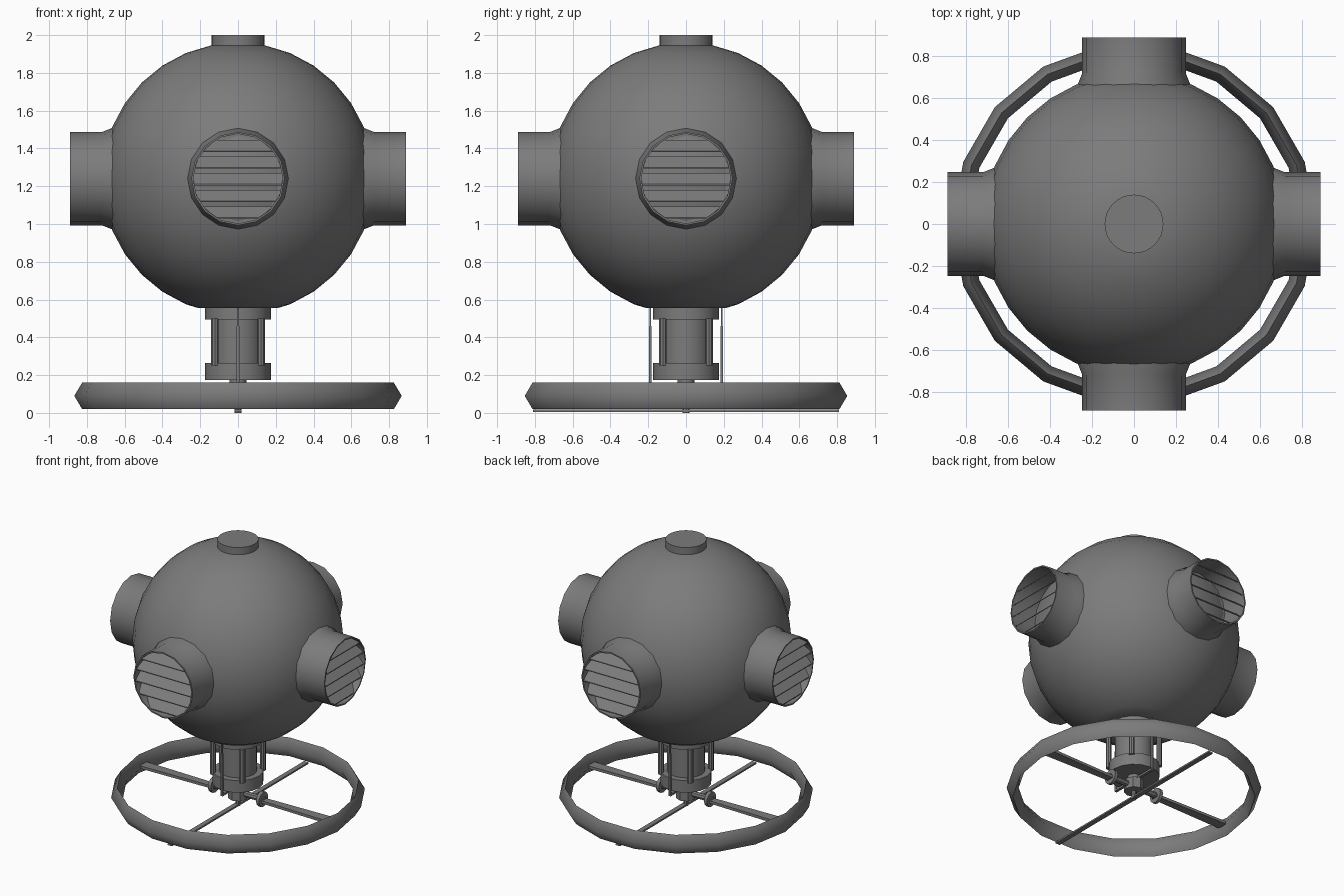
import bpy
import bmesh
from math import sin, cos, pi, radians, sqrt
from mathutils import Matrix, Vector

cube = bpy.data.objects.get("Cube")
if cube:
    bpy.data.objects.remove(cube)

GREY = (0.2, 0.2, 0.2, 1)
grey = bpy.data.materials.new("dark_grey")
grey.diffuse_color = GREY
grey.use_nodes = True
grey.node_tree.nodes["Principled BSDF"].inputs["Base Color"].default_value = GREY

TO_X = Matrix.Rotation(pi / 2, 4, 'Y')
MID = 1.24          # height of the sphere centre
R = 0.72            # sphere radius


def finish(name, bm, matrix=Matrix(), angle=None):
    bmesh.ops.recalc_face_normals(bm, faces=bm.faces)
    mesh = bpy.data.meshes.new(name)
    bm.to_mesh(mesh)
    bm.free()
    mesh.materials.append(grey)
    ob = bpy.data.objects.new(name, mesh)
    bpy.context.collection.objects.link(ob)
    ob.matrix_world = matrix
    if angle:
        bpy.ops.object.select_all(action='DESELECT')
        ob.select_set(True)
        bpy.context.view_layer.objects.active = ob
        bpy.ops.object.shade_smooth_by_angle(angle=radians(angle))
    return ob


def lathe(name, profile, sides, matrix=Matrix(), closed=False, angle=35):
    """Revolve (radius, height) points about z; open profiles get end caps."""
    bm = bmesh.new()
    rings = [[bm.verts.new((r * cos(2 * pi * i / sides), r * sin(2 * pi * i / sides), z))
              for i in range(sides)] for r, z in profile]
    pairs = list(zip(rings, rings[1:]))
    if closed:
        pairs.append((rings[-1], rings[0]))
    else:
        bm.faces.new(rings[0])
        bm.faces.new(rings[-1])
    for a, b in pairs:
        for i in range(sides):
            j = (i + 1) % sides
            bm.faces.new((a[i], a[j], b[j], b[i]))
    return finish(name, bm, matrix, angle)


def cylinder(name, radius, z0, z1, sides=16, matrix=Matrix()):
    return lathe(name, [(radius, z0), (radius, z1)], sides, matrix)


def box(name, centre, size):
    bm = bmesh.new()
    bmesh.ops.create_cube(bm, size=1, matrix=Matrix.Translation(centre) @ Matrix.Diagonal((*size, 1)))
    return finish(name, bm)


# Main sphere, cut flat at the bottom
step = pi / 16
arc = [(R * cos(k * step), MID + R * sin(k * step)) for k in range(-6, 8)]
lathe("sphere_body", [(0.21, 0.555)] + arc, 32)
cylinder("top_cap", 0.14, 1.93, 2.0, 32)

# Four flared outlet tubes with tilted louvre slats
BORE = 0.237


def half_chord(h):
    return sqrt(max(BORE ** 2 - h ** 2, 0.0004))


def louvres(name, matrix):
    bm = bmesh.new()
    for k in range(-2, 3):
        low, high = k * 0.088 - 0.029, k * 0.088 + 0.029
        wl, wh = half_chord(low), half_chord(high)
        corners = [(0.882, -wl, low), (0.882, wl, low), (0.815, wh, high), (0.815, -wh, high)]
        drop = Vector((0, 0, -0.006))
        top = [bm.verts.new(c) for c in corners]
        bottom = [bm.verts.new(Vector(c) + drop) for c in corners]
        bm.faces.new(top)
        bm.faces.new(bottom[::-1])
        for i in range(4):
            j = (i + 1) % 4
            bm.faces.new((top[i], bottom[i], bottom[j], top[j]))
    finish(name, bm, matrix)


tube = [(0.267, 0.6), (0.267, 0.67), (0.247, 0.72), (0.247, 0.89), (BORE, 0.89), (BORE, 0.68)]
for side, turn in (("left", 0), ("back", 1), ("right", 2), ("front", 3)):
    place = Matrix.Translation((0, 0, MID)) @ Matrix.Rotation(turn * pi / 2, 4, 'Z')
    lathe(side + "_tube", tube, 16, place @ TO_X)
    louvres(side + "_louvres", place)

# Neck: two collars, core and corner posts
cylinder("upper_collar", 0.175, 0.495, 0.56, 16)
cylinder("neck_core", 0.13, 0.25, 0.5, 16)
cylinder("lower_collar", 0.175, 0.175, 0.265, 16)
for x in (-1, 1):
    for y in (-1, 1):
        cylinder("neck_post", 0.02, 0.25, 0.5, 8, Matrix.Translation((x * 0.122, y * 0.122, 0)))

# Hub below the neck
cylinder("hub_shaft", 0.045, 0.12, 0.18, 12)
cylinder("hub", 0.07, 0.06, 0.14, 8)
cylinder("hub_pin", 0.018, 0.0, 0.07, 8)
cylinder("hub_axle", 0.022, -0.22, 0.22, 8, Matrix.Translation((0, 0, 0.1)) @ TO_X)

# Base ring with a diamond section
lathe("base_ring", [(0.867, 0.09), (0.825, 0.16), (0.785, 0.09), (0.825, 0.02)], 18,
      closed=True, angle=65)

# Spokes, pulleys, cross rod and hanging wires
for s in (-1, 1):
    bm = bmesh.new()
    bmesh.ops.create_cube(bm, size=1)
    for v in bm.verts:
        outer = v.co.x > 0
        v.co = (s * (0.8 if outer else 0.18), v.co.y * (0.08 if outer else 0.05),
                0.09 + v.co.z * 0.02)
    finish("spoke", bm)
    cylinder("pulley", 0.055, -0.012, 0.012, 12, Matrix.Translation((s * 0.2, 0, 0.1)) @ TO_X)
    box("hanging_wire", (0, s * 0.19, 0.36), (0.008, 0.008, 0.4))
    box("wire_sleeve", (0, s * 0.19, 0.31), (0.014, 0.014, 0.3))
    box("wire_arm", (0, s * 0.12, 0.15), (0.02, 0.15, 0.015))
box("cross_rod", (0, 0, 0.011), (0.036, 1.62, 0.012))
